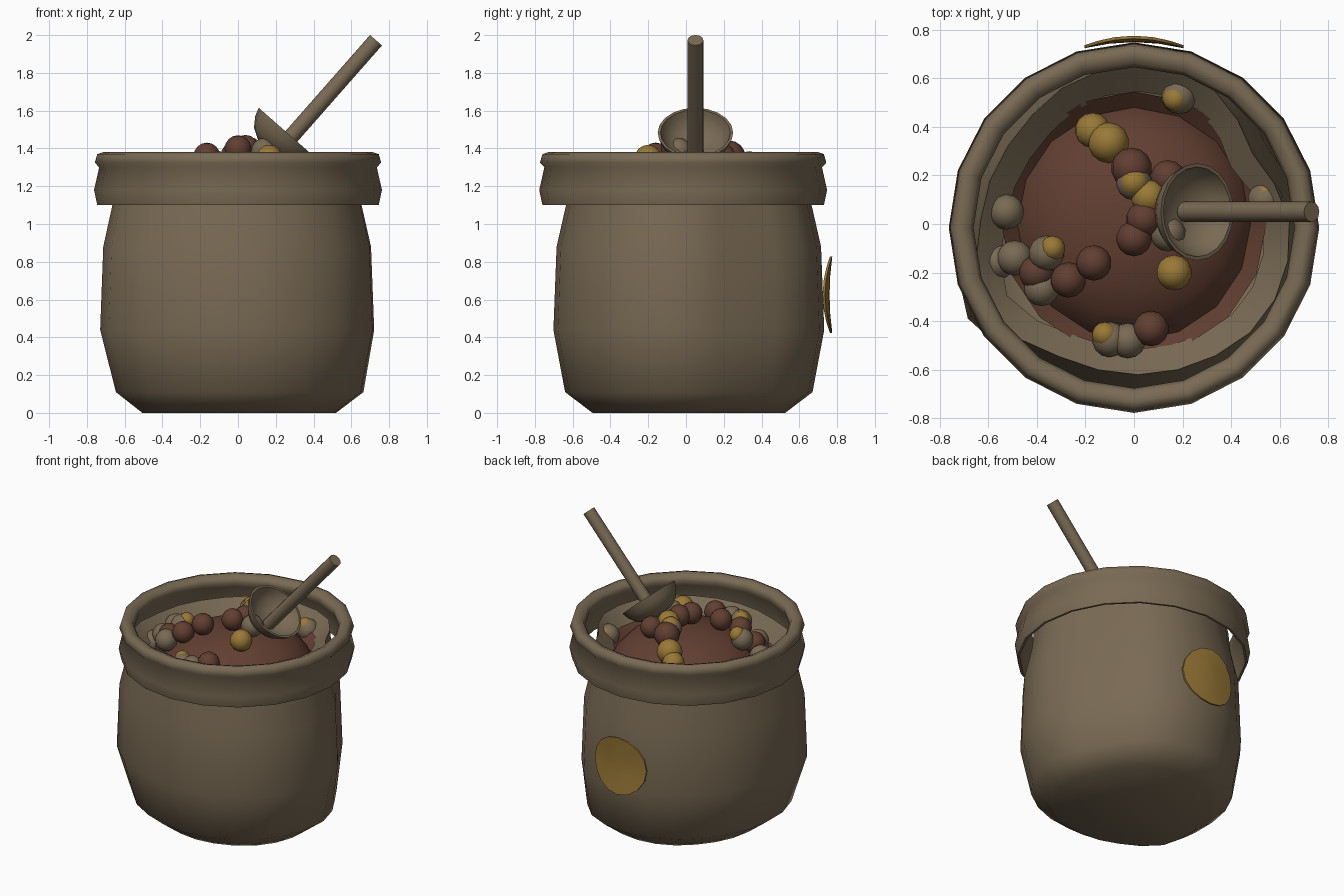
import bpy, math
from mathutils import Vector

if "Cube" in bpy.data.objects:
    bpy.data.objects.remove(bpy.data.objects["Cube"])

def mat(name, col):
    m = bpy.data.materials.new(name)
    m.diffuse_color = (*col, 1)
    m.use_nodes = True
    m.node_tree.nodes["Principled BSDF"].inputs["Base Color"].default_value = m.diffuse_color
    return m

TAN = mat("tan cloth", (0.190, 0.143, 0.088))
BROWN = mat("cocoa brown", (0.120, 0.049, 0.031))
GOLD = mat("dull gold", (0.320, 0.190, 0.038))

def make(name, verts, faces, material, angle=50):
    me = bpy.data.meshes.new(name)
    me.from_pydata(verts, [], faces)
    ob = bpy.data.objects.new(name, me)
    bpy.context.collection.objects.link(ob)
    me.materials.append(material)
    bpy.ops.object.select_all(action='DESELECT')
    ob.select_set(True)
    bpy.context.view_layer.objects.active = ob
    bpy.ops.object.shade_smooth_by_angle(angle=math.radians(angle))
    return ob

def lathe(name, profile, n, material, centre=(0, 0), closed=False, angle=50, warp=None):
    """Spin (radius, height) points about z; zero radius makes a pole."""
    verts, rings, faces = [], [], []
    for r, z in profile:
        k = 1 if r == 0 else n
        rings.append([len(verts) + i % k for i in range(n)])
        for i in range(k):
            a = 2 * math.pi * i / n + math.pi / 2
            q = r + (warp(a, z) if warp and r else 0)
            verts.append((centre[0] + q * math.cos(a), centre[1] + q * math.sin(a), z))
    pairs = list(zip(rings, rings[1:])) + ([(rings[-1], rings[0])] if closed else [])
    for a, b in pairs:
        for i in range(n):
            j = (i + 1) % n
            faces.append(list(dict.fromkeys((a[i], a[j], b[j], b[i]))))
    return make(name, verts, faces, material, angle)

# Slumped sack: dents and bulges as (angle, amount)
SLUMP = [(30, -0.088), (210, 0.09), (141, -0.024), (321, 0.02)]
def slump(a, z):
    d = 0
    for deg, amount in SLUMP:
        off = (math.degrees(a) - deg + 180) % 360 - 180
        d += amount * math.exp(-(off / 21) ** 2)
    return d * (0.55 if z < 0.2 else 1.0)

# Sack body with an inner lip sloping down to the filling
lathe("sack_body", [(0, 0), (0.51, 0), (0.655, 0.11), (0.717, 0.44), (0.70, 0.88),
                    (0.65, 1.10), (0.635, 1.25), (0.53, 1.15)], 24, TAN, (0.015, 0.015), warp=slump)

# Rolled cuff: loose sleeve with a round rim on top
lathe("rolled_cuff", [(0.745, 1.10), (0.762, 1.18), (0.735, 1.30), (0.758, 1.325), (0.745, 1.37),
                      (0.715, 1.38), (0.675, 1.365), (0.66, 1.335), (0.675, 1.30),
                      (0.725, 1.18), (0.73, 1.10)], 20, TAN, (0, -0.015), True, 75)

# Domed filling with a shallow edge trough
lathe("filling", [(0, 1.335), (0.15, 1.322), (0.28, 1.285), (0.38, 1.23), (0.45, 1.16),
                  (0.48, 1.10), (0.545, 1.165)], 16, BROWN)

# Beans resting on the dome, (x, y) for each colour
def bean(name, x, y, material, r=0.073, lift=0.0):
    z = 1.40 - 0.8 * (x * x + y * y) + lift
    prof = [(r * math.sin(math.pi * i / 8) if 0 < i < 8 else 0,
             z - r * math.cos(math.pi * i / 8)) for i in range(9)]
    lathe(name, prof, 14, material, (x, y))

beans = {
    "brown": (BROWN, [(-0.01, 0.23), (0.0, -0.06), (-0.165, -0.16), (-0.27, -0.23), (-0.4, -0.2),
                      (0.07, -0.43), (0.14, 0.19), (0.04, 0.02)]),
    "gold": (GOLD, [(-0.17, 0.385), (-0.105, 0.335), (0.165, -0.2), (0.06, 0.11)]),
    "tan": (TAN, [(0.185, 0.525), (-0.525, 0.05), (-0.56, -0.155), (-0.36, -0.12), (-0.38, -0.265),
                  (-0.1, -0.475), (-0.025, -0.48), (0.54, 0.1), (0.14, -0.04), (-0.49, -0.14),
                  (0.0, 0.17)]),
}
for colour, (m, spots) in beans.items():
    for i, (x, y) in enumerate(spots):
        big = (colour, i) in (("brown", 0), ("gold", 1))
        bean(f"{colour}_bean_{i + 1}", x, y, m, 0.084 if big else 0.073)

# Gold flecks showing through some tan beans
for i, (x, y) in enumerate([(0.17, 0.515), (-0.335, -0.1), (0.54, 0.12), (-0.12, -0.455), (0.0, 0.172)]):
    bean(f"gold_fleck_{i + 1}", x, y, GOLD, 0.063 if i == 4 else 0.052, 0.016)

# Ladle: dish and handle share one tilted axis
AXIS = Vector((0.66, 0, 0.75))
def tilt(ob, origin):
    ob.rotation_euler = AXIS.to_track_quat('Z', 'Y').to_euler()
    ob.location = origin

dish = lathe("ladle_bowl", [(0, -0.14), (0.09, -0.13), (0.15, -0.095), (0.185, -0.045), (0.2, 0),
                            (0.185, 0), (0.17, -0.04), (0.135, -0.08), (0.08, -0.11), (0, -0.12)],
             20, TAN)
tilt(dish, (0.26, 0.05, 1.483))
stick = lathe("ladle_handle", [(0, -0.10), (0.042, -0.10), (0.042, 0.69), (0, 0.69)], 12, TAN)
tilt(stick, (0.275, 0.05, 1.455))

# Round gold patch on the back, a saddle-shaped plate bent around the sack
def patch_point(r, a, inset):
    x, z = r * math.cos(a), r * math.sin(a)
    return (x, 0.760 - 0.6 * x * x + 0.35 * z * z - inset, 0.625 + z)

N = 16
verts, faces = [], []
for r, inset in [(0, 0), (0.1, 0), (0.203, 0), (0.203, 0.012), (0.1, 0.012), (0, 0.012)]:
    verts += [patch_point(r, 2 * math.pi * i / N, inset) for i in range(N if r else 1)]
starts = [1, 1 + N, 1 + 2 * N, 1 + 3 * N]
for i in range(N):
    j = (i + 1) % N
    faces.append((0, 1 + j, 1 + i))
    faces.append((1 + 4 * N, starts[3] + i, starts[3] + j))
    for a, b in zip(starts, starts[1:]):
        faces.append((a + i, a + j, b + j, b + i))
make("gold_patch", verts, faces, GOLD)
